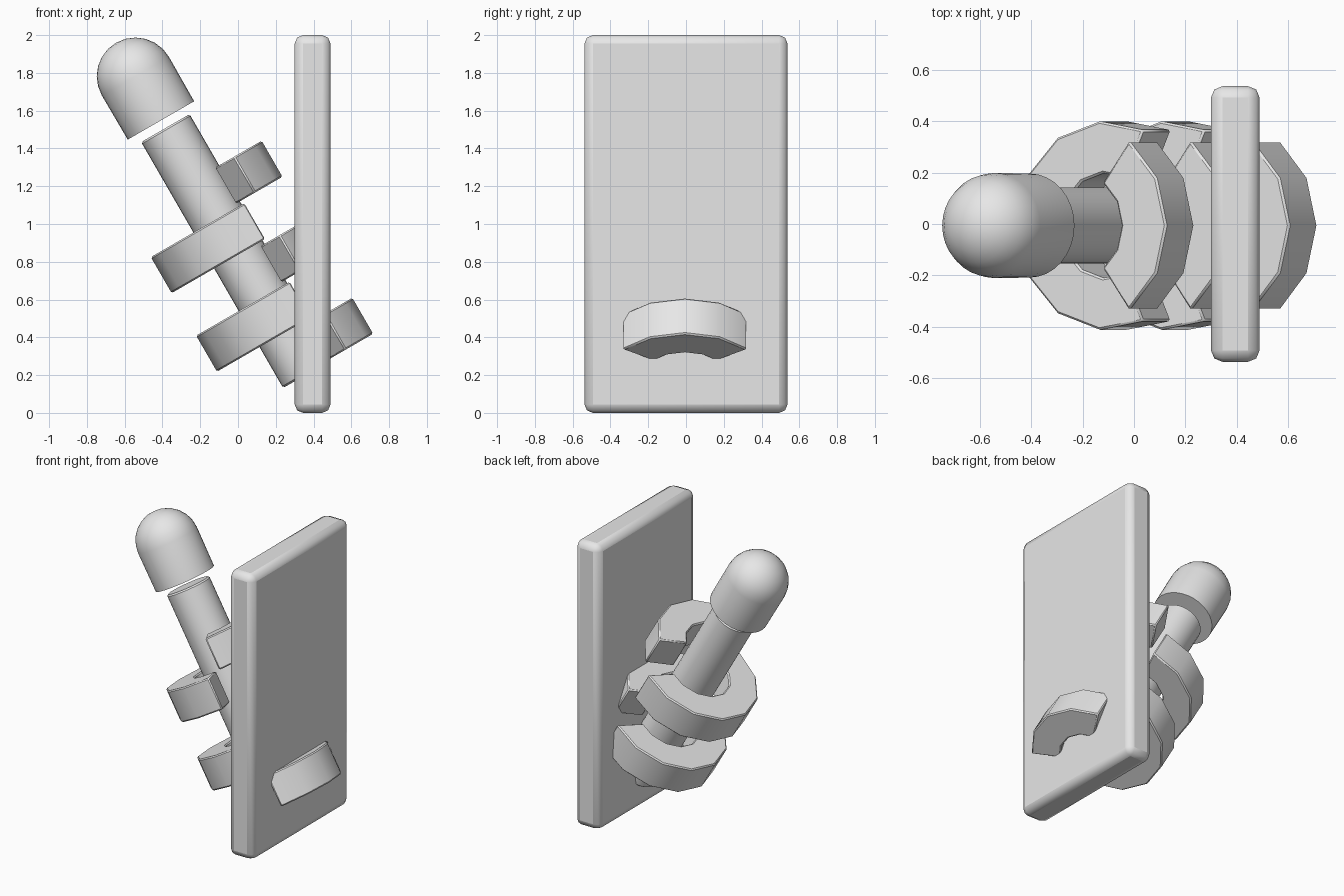
import bpy
import bmesh
from math import cos, sin, radians, pi
from mathutils import Matrix

cube = bpy.data.objects.get("Cube")
if cube:
    bpy.data.objects.remove(cube, do_unlink=True)

grey = bpy.data.materials.new("plain grey")
grey.use_nodes = True
GREY = (0.8, 0.8, 0.8, 1)
grey.diffuse_color = GREY
grey.node_tree.nodes["Principled BSDF"].inputs["Base Color"].default_value = GREY

# Leaning frame of the shaft: origin at its lower end, local z along its length
LEAN = Matrix.Translation((0.367, -0.006, 0.206)) @ Matrix.Rotation(radians(-30), 4, 'Y')


def finish(name, bm, matrix, bevel=0, segments=1):
    bmesh.ops.recalc_face_normals(bm, faces=bm.faces)
    mesh = bpy.data.meshes.new(name)
    bm.to_mesh(mesh)
    bm.free()
    mesh.materials.append(grey)
    obj = bpy.data.objects.new(name, mesh)
    obj.matrix_world = matrix
    bpy.context.collection.objects.link(obj)
    if bevel:
        mod = obj.modifiers.new("edge bevel", 'BEVEL')
        mod.width = bevel
        mod.segments = segments
        mod.limit_method = 'ANGLE'
        mod.angle_limit = radians(40)
    bpy.ops.object.select_all(action='DESELECT')
    obj.select_set(True)
    bpy.context.view_layer.objects.active = obj
    bpy.ops.object.shade_smooth_by_angle(angle=radians(40))
    return obj


def lathe(name, profile, sides=32):
    """Spin a radius/height profile about the shaft, closing both ends."""
    bm = bmesh.new()
    rings = [[bm.verts.new((r * cos(2 * pi * i / sides), r * sin(2 * pi * i / sides), h))
              for i in range(sides)] for r, h in profile]
    for low, high in zip(rings, rings[1:]):
        for i in range(sides):
            j = (i + 1) % sides
            bm.faces.new((low[i], low[j], high[j], high[i]))
    bm.faces.new(rings[0][::-1])
    bm.faces.new(rings[-1])
    bmesh.ops.remove_doubles(bm, verts=bm.verts, dist=0.0005)
    return finish(name, bm, LEAN)


def arc_block(name, start, end, steps, height):
    """Part of a thick flat ring, centred at a height along the shaft."""
    inner, outer, half = 0.205, 0.408, 0.11
    bm = bmesh.new()
    sections = []
    for i in range(steps + 1):
        a = radians(start + (end - start) * i / steps)
        sections.append([bm.verts.new((r * cos(a), r * sin(a), height + z))
                         for r, z in ((inner, -half), (outer, -half), (outer, half), (inner, half))])
    for one, two in zip(sections, sections[1:]):
        for k in range(4):
            n = (k + 1) % 4
            bm.faces.new((one[k], one[n], two[n], two[k]))
    bm.faces.new(sections[0])
    bm.faces.new(sections[-1])
    return finish(name, bm, LEAN, 0.008)


# Upright plate
bm = bmesh.new()
bmesh.ops.create_cube(bm, size=1)
bmesh.ops.scale(bm, vec=(0.19, 1.075, 2), verts=bm.verts)
finish("plate", bm, Matrix.Translation((0.395, 0, 1)), 0.045, 2)

# Leaning shaft with softened ends
lathe("shaft", [(0.138, 0), (0.148, 0.01), (0.148, 1.493), (0.138, 1.503)])

# Rounded tip, just clear of the shaft
dome = [(0.205 * cos(radians(a)), 1.82 + 0.205 * sin(radians(a))) for a in range(0, 90, 15)]
lathe("tip", [(0.203, 1.55)] + dome + [(0.0, 2.025)])

# Ring pieces alternating from side to side up the shaft
for n in range(5):
    height = 0.12 + 0.24 * n
    if n % 2:
        arc_block(f"wide_ring_{n}", 66, 294, 8, height)
    else:
        arc_block(f"short_ring_{n}", -54, 54, 4, height)
